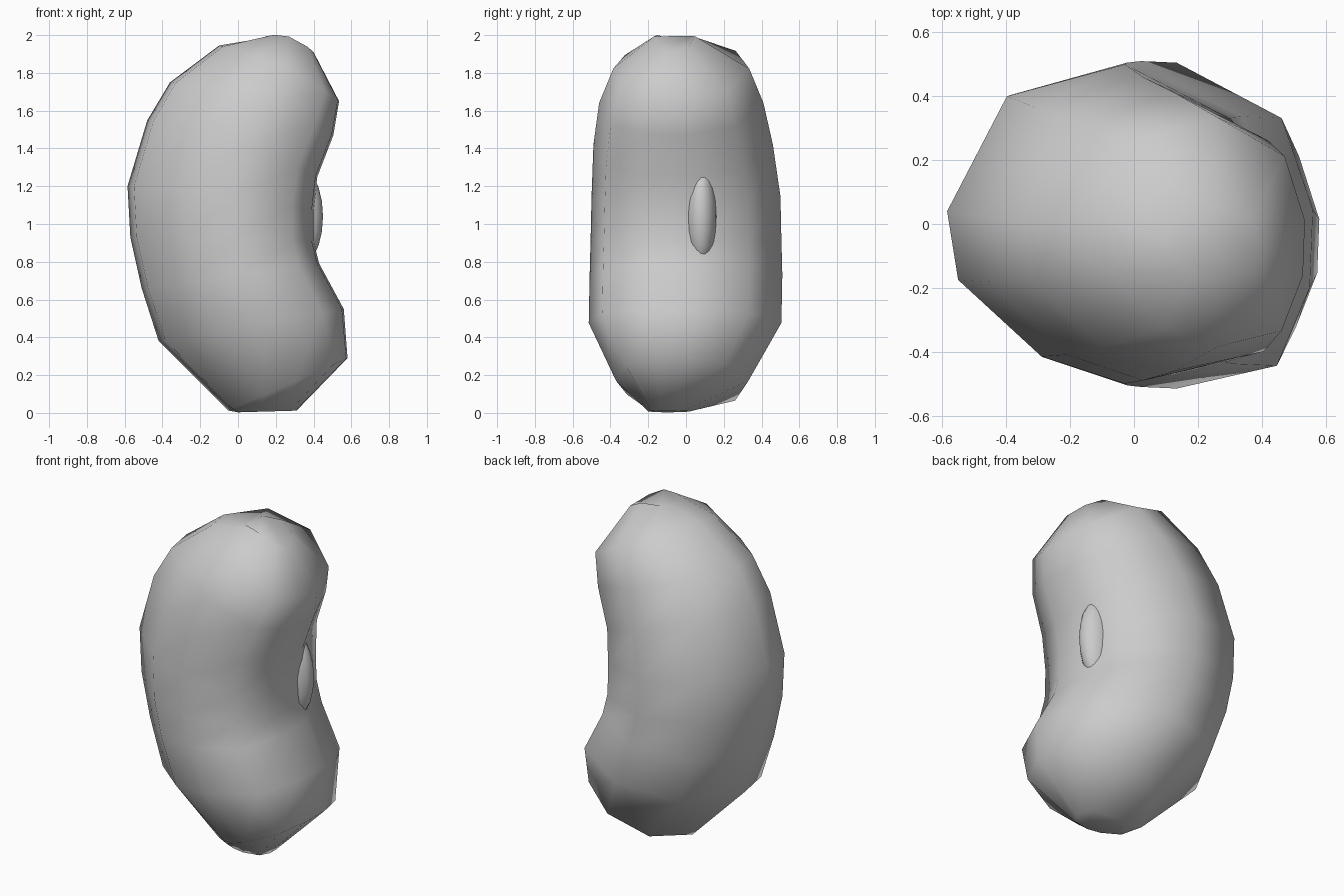
import bpy
import bmesh
from mathutils import Vector

default_cube = bpy.data.objects.get("Cube")
if default_cube:
    bpy.data.objects.remove(default_cube, do_unlink=True)

# One plain grey for the whole bean
grey = bpy.data.materials.new("plain_grey")
grey.use_nodes = True
grey_value = (0.6, 0.6, 0.6, 1.0)
grey.diffuse_color = grey_value
for node in grey.node_tree.nodes:
    if node.type == "BSDF_PRINCIPLED":
        node.inputs["Base Color"].default_value = grey_value

# Ten-sided, slightly lopsided cross-section shared by every ring
SECTION = [
    (1, .1), (.8, .66), (.13, 1), (-.62, .8), (-1, .08),
    (-.93, -.35), (-.4, -.83), (.13, -1), (.77, -.86), (.98, -.38),
]


def finish(mesh_data, name):
    """Turn a bmesh into a smooth grey object."""
    bmesh.ops.recalc_face_normals(mesh_data, faces=mesh_data.faces)
    mesh = bpy.data.meshes.new(name)
    mesh_data.to_mesh(mesh)
    mesh_data.free()
    mesh.materials.append(grey)
    for polygon in mesh.polygons:
        polygon.use_smooth = True
    part = bpy.data.objects.new(name, mesh)
    bpy.context.collection.objects.link(part)
    return part


def add_ring(mesh_data, outer, inner, half_depth, y_shift, bow):
    """Tilted ring from the outer curve to the inner curve, bowed upward."""
    a = Vector((outer[0], y_shift, outer[1]))
    b = Vector((inner[0], y_shift, inner[1]))
    middle, reach = (a + b) / 2, (b - a) / 2
    ring = []
    for u, v in SECTION:
        point = middle + reach * u
        point.y += half_depth * v
        point.z += bow * (1 - u * u)
        ring.append(mesh_data.verts.new(point))
    return ring


# Bean body: outer (x, z), inner (x, z), half depth, y shift, bow
rings_data = [
    ((0, .003), (.31, .012), .11, -.09, 0),
    ((-.05, .012), (.58, .29), .35, -.02, 0),
    ((-.42, .38), (.56, .55), .51, -.005, 0),
    ((-.51, .66), (.43, .79), .51, 0, 0),
    ((-.57, .93), (.4, .91), .505, 0, 0),
    ((-.585, 1.2), (.4, 1.07), .5, 0, .02),
    ((-.48, 1.55), (.42, 1.25), .475, -.015, .04),
    ((-.36, 1.75), (.505, 1.47), .435, -.025, .05),
    ((-.1, 1.945), (.535, 1.65), .36, -.025, .045),
    ((.1, 1.975), (.4, 1.91), .11, -.06, .055),
]
body = bmesh.new()
rings = [add_ring(body, *data) for data in rings_data]
count = len(SECTION)
for lower, upper in zip(rings, rings[1:]):
    for i in range(count):
        j = (i + 1) % count
        body.faces.new((lower[i], lower[j], upper[j], upper[i]))
body.faces.new(rings[0])
body.faces.new(rings[-1])
finish(body, "bean_body")

# Low raised scar on the inner curve, mostly sunk into the body
scar = bmesh.new()
bmesh.ops.create_uvsphere(scar, u_segments=16, v_segments=10, radius=1)
for vert in scar.verts:
    vert.co = Vector((vert.co.x * .12, vert.co.y * .085, vert.co.z * .26))
scar_part = finish(scar, "bean_scar")
scar_part.location = (.33, .08, 1.04)
